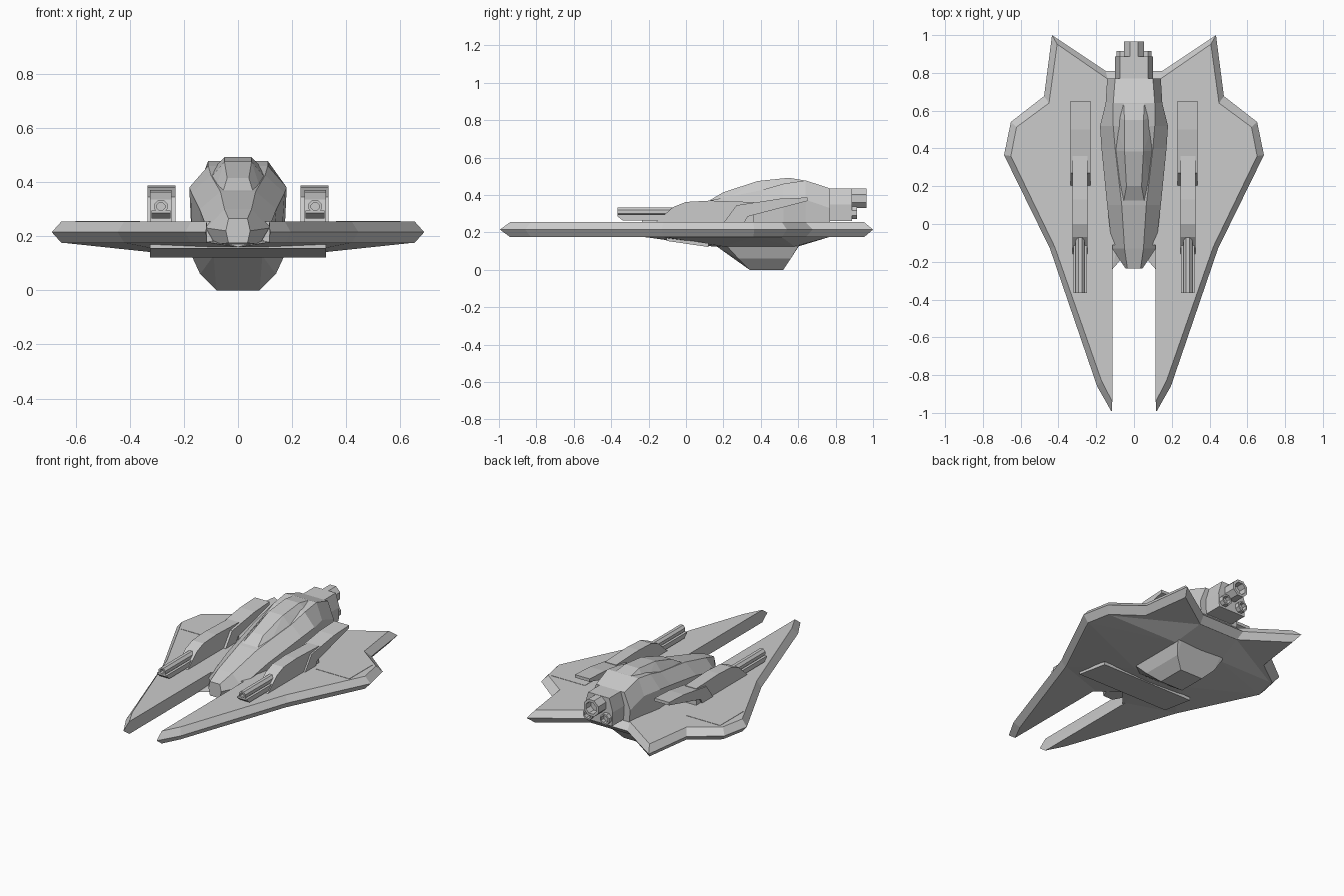
import bpy, bmesh, math
from mathutils import Matrix

if "Cube" in bpy.data.objects:
    bpy.data.objects.remove(bpy.data.objects["Cube"])


def finish(name, bm, mirror=False):
    bmesh.ops.recalc_face_normals(bm, faces=bm.faces)
    me = bpy.data.meshes.new(name)
    bm.to_mesh(me)
    bm.free()
    ob = bpy.data.objects.new(name, me)
    bpy.context.collection.objects.link(ob)
    if mirror:
        ob.modifiers.new("mirror", 'MIRROR').use_clip = True
    return ob


def loft(name, rings, mirror=False, caps=True):
    """Skin equal-length closed rings of points."""
    bm = bmesh.new()
    vs = [[bm.verts.new(p) for p in r] for r in rings]
    n = len(rings[0])
    for a, b in zip(vs, vs[1:]):
        for i in range(n):
            j = (i + 1) % n
            bm.faces.new((a[i], a[j], b[j], b[i]))
    if caps:
        bm.faces.new(vs[0])
        bm.faces.new(vs[-1])
    return finish(name, bm, mirror)


def hull(name, pts, both=False, mirror=False):
    """Convex hull of points, optionally adding their x mirror."""
    bm = bmesh.new()
    for x, y, z in pts:
        bm.verts.new((x, y, z))
        if both and x:
            bm.verts.new((-x, y, z))
    r = bmesh.ops.convex_hull(bm, input=bm.verts)
    junk = [v for v in set(r["geom_interior"] + r["geom_unused"])
            if isinstance(v, bmesh.types.BMVert)]
    bmesh.ops.delete(bm, geom=junk, context='VERTS')
    return finish(name, bm, mirror)


def side_profile(name, x0, x1, yz):
    return loft(name, [[(x, y, z) for y, z in yz] for x in (x0, x1)], mirror=True)


def tube(name, x, z, y0, y1, r, hole, depth, sides=8, mirror=False):
    """Barrel along y, open at y1 with a recessed bore."""
    back = math.copysign(depth, y1 - y0)
    rings = []
    for y, rad in ((y0, r), (y1, r), (y1, r * hole), (y1 - back, r * hole)):
        rings.append([(x + rad * math.cos((i + .5) * math.tau / sides), y,
                       z + rad * math.sin((i + .5) * math.tau / sides))
                      for i in range(sides)])
    return loft(name, rings, mirror)


# Wing plate with bevelled outer rim and forward prongs
rim = [(.118, -.995), (.195, -.86), (.445, -.13), (.688, .365), (.652, .54),
       (.476, .677), (.434, 1.0), (.15, .81), (0, .81)]
inset = [(.115, -.94), (.172, -.83), (.42, -.12), (.652, .36), (.622, .513),
         (.45, .64), (.407, .952), (.14, .768), (0, .768)]
gap = [(0, -.11), (.115, -.11)]
loft("wing", [[(x, y, z) for x, y in o + gap]
              for o, z in ((inset, .175), (rim, .215), (inset, .255))], mirror=True)

# Shallow faceted underside
low = [(.65, .36, .176), (.61, .51, .176), (.42, -.12, .176), (.115, -.24, .178),
       (.14, .768, .176), (0, .768, .176), (0, -.11, .16),
       (.17, .2, .125), (0, .14, .125), (.17, .58, .125), (0, .6, .125)]
hull("underside", low + [(0, .3, .2)], mirror=True)
hull("underside_panel", [(x, y, z + d) for x in (-.325, .325)
                         for y, z in ((-.105, .155), (.12, .122)) for d in (0, .02)])

# Belly pod
hull("belly", [(.08, .34, 0), (.08, .52, 0), (.14, .28, .06), (.14, .56, .06),
               (.17, .22, .125), (.09, .16, .128), (.17, .6, .125),
               (.15, .635, .175), (.1, .2, .19)], both=True)

# Fuselage: y, then half width and height at bottom, waist and shoulder
stations = [
    (-.235, .035, .175, .045, .22, .035, .265),
    (-.13, .08, .17, .115, .23, .05, .30),
    (.10, .13, .17, .142, .30, .065, .365),
    (.40, .16, .17, .172, .36, .10, .425),
    (.52, .17, .17, .18, .38, .11, .46),
    (.64, .15, .17, .15, .375, .11, .478),
    (.77, .13, .20, .142, .33, .10, .435)]
rings = []
for y, a, za, b, zb, c, zc in stations:
    half = [(a, za), (b, zb), (c, zc)]
    rings.append([(x, y, z) for x, z in half] + [(-x, y, z) for x, z in half[::-1]])
loft("fuselage", rings)

# Canopy
hull("canopy", [(.06, .09, .35), (.04, .2, .415), (.085, .2, .37), (.05, .385, .475),
                (.115, .39, .40), (.05, .55, .492), (.12, .58, .42),
                (.055, .64, .477), (.11, .64, .42)], both=True)

# Engine block and nozzles
hull("engine_block", [(x, y, z) for y in (.75, .887)
                      for x, z in ((.095, .26), (.10, .35), (.075, .435))], both=True)
tube("main_nozzle", 0, .382, .87, .965, .056, .7, .05)
tube("small_nozzle", .06, .305, .87, .915, .035, .7, .03, mirror=True)

# Cannon pods: tapering rear fairing, slim housing, barrel and cradle
side_profile("cannon_fairing", .23, .335,
             [(.20, .25), (.27, .345), (.5, .38), (.65, .387),
              (.65, .368), (.33, .285), (.31, .25)])
side_profile("cannon_housing", .245, .325,
             [(-.16, .255), (-.07, .335), (0, .363), (.13, .37), (.36, .362), (.36, .25)])
tube("cannon_barrel", .285, .31, -.03, -.365, .026, .6, .03, mirror=True)
side_profile("cannon_cradle", .25, .32,
             [(-.365, .285), (-.365, .295), (-.08, .295), (-.08, .265), (-.34, .265)])

# Wing top access panels
side_profile("wing_panel", .362, .60, [(.275, .25), (.275, .257), (.51, .257), (.51, .25)])
